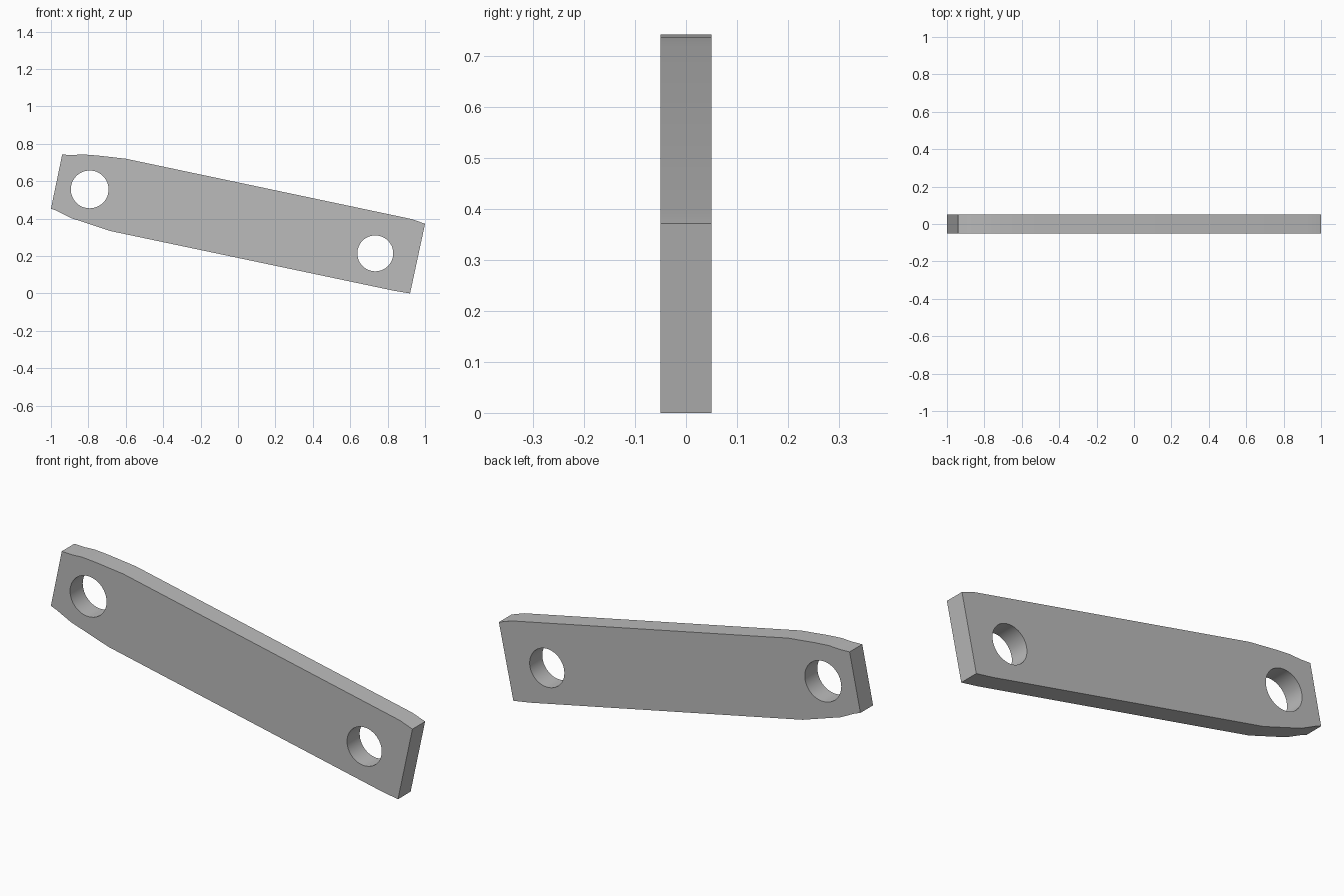
import bpy, bmesh, math

if "Cube" in bpy.data.objects:
    bpy.data.objects.remove(bpy.data.objects["Cube"])

THICKNESS = 0.1

# Outline of the slanted bar (x, z), clockwise from the lower left corner
outline = [(-1.0, 0.453), (-0.94, 0.742), (-0.885, 0.740), (-0.826, 0.743),
           (-0.75, 0.737), (-0.60, 0.72), (0.93, 0.397), (1.0, 0.372),
           (0.92, 0.0), (0.83, 0.015), (-0.68, 0.333), (-0.89, 0.402),
           (-0.97, 0.442)]


def circle(cx, cz, r, n=48):
    return [(cx + r * math.cos(2 * math.pi * i / n),
             cz + r * math.sin(2 * math.pi * i / n)) for i in range(n)]


# Filled 2D profile: outline with two pin holes, extruded to thickness
curve = bpy.data.curves.new("bar_profile", 'CURVE')
curve.dimensions = '2D'
curve.fill_mode = 'BOTH'
curve.extrude = THICKNESS / 2
for loop in (outline, circle(-0.793, 0.556, 0.101), circle(0.734, 0.214, 0.096)):
    spline = curve.splines.new('POLY')
    spline.points.add(len(loop) - 1)
    for point, (x, z) in zip(spline.points, loop):
        point.co = (x, z, 0, 1)
    spline.use_cyclic_u = True

bar = bpy.data.objects.new("link_bar", curve)
bar.rotation_euler = (math.pi / 2, 0, 0)
bpy.context.collection.objects.link(bar)
bpy.context.view_layer.objects.active = bar
bar.select_set(True)
bpy.ops.object.convert(target='MESH')
bar = bpy.context.object
bpy.ops.object.transform_apply(rotation=True)

# Weld the walls to the faces
bm = bmesh.new()
bm.from_mesh(bar.data)
bmesh.ops.remove_doubles(bm, verts=bm.verts, dist=0.0005)
bmesh.ops.recalc_face_normals(bm, faces=bm.faces)
bm.to_mesh(bar.data)
bm.free()
bpy.ops.object.shade_smooth_by_angle(angle=math.radians(30))

# Plain grey
grey = bpy.data.materials.new("grey")
grey.diffuse_color = (0.5, 0.5, 0.5, 1)
grey.use_nodes = True
grey.node_tree.nodes["Principled BSDF"].inputs["Base Color"].default_value = grey.diffuse_color
bar.data.materials.clear()
bar.data.materials.append(grey)
